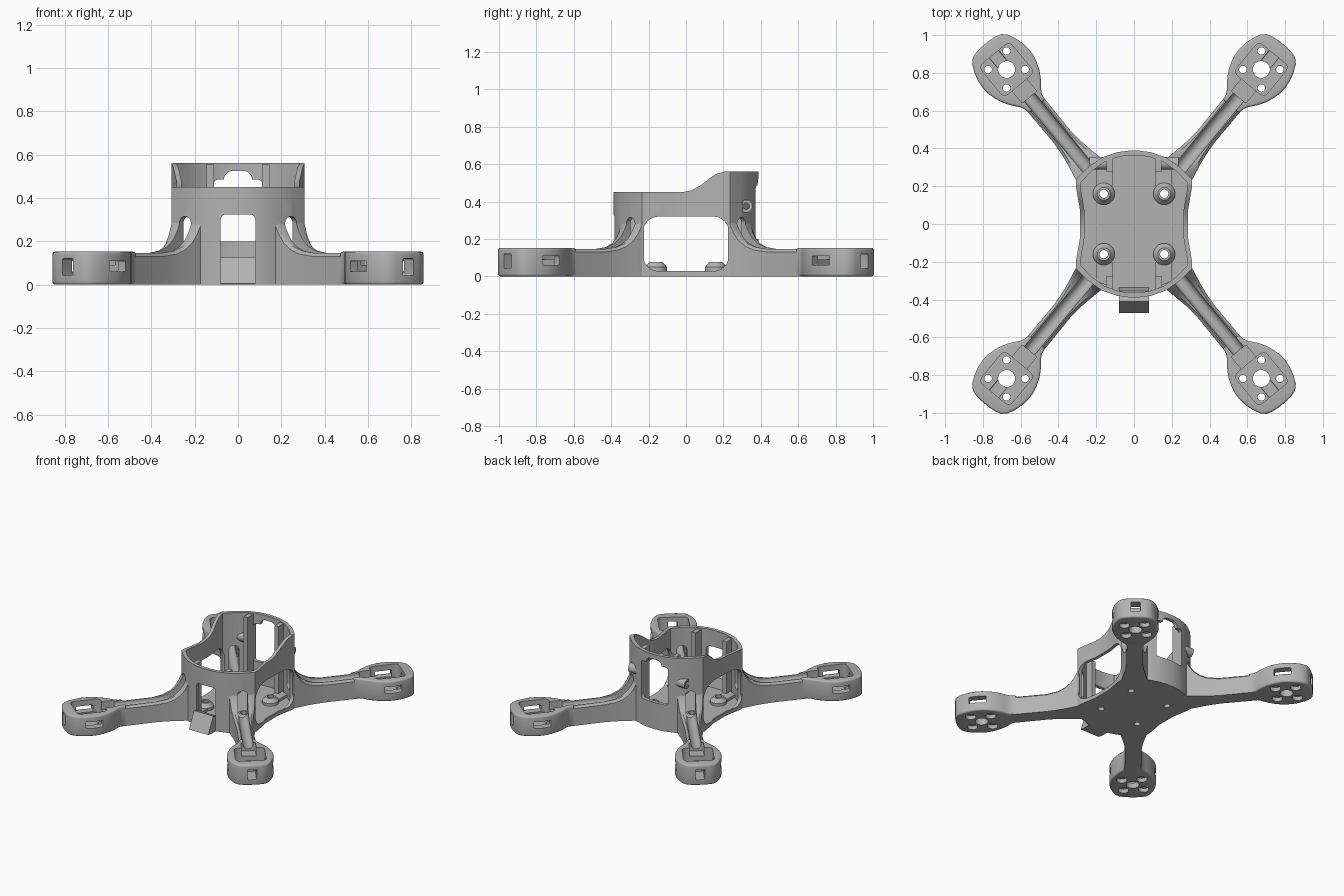
import bpy, bmesh
from math import sin, cos, pi, radians
from mathutils import Matrix, Vector

if "Cube" in bpy.data.objects:
    bpy.data.objects.remove(bpy.data.objects["Cube"])

grey = bpy.data.materials.new("plain_grey")
grey.use_nodes = True
grey.diffuse_color = (0.45, 0.45, 0.45, 1)
grey.node_tree.nodes["Principled BSDF"].inputs["Base Color"].default_value = grey.diffuse_color

ARM_ANGLE = radians(50.5)
ARM_TURN = Matrix.Rotation(ARM_ANGLE, 4, 'Z')
MOTOR = 1.06


# ---------- helpers ----------
def loft(name, rings, turn=None):
    bm = bmesh.new()
    loops = [[bm.verts.new(p) for p in ring] for ring in rings]
    n = len(loops[0])
    for a, b in zip(loops, loops[1:]):
        for i in range(n):
            j = (i + 1) % n
            bm.faces.new((a[i], a[j], b[j], b[i]))
    bm.faces.new(loops[0])
    bm.faces.new(loops[-1])
    if turn:
        bmesh.ops.transform(bm, matrix=turn, verts=bm.verts)
    bmesh.ops.recalc_face_normals(bm, faces=bm.faces)
    mesh = bpy.data.meshes.new(name)
    bm.to_mesh(mesh)
    bm.free()
    obj = bpy.data.objects.new(name, mesh)
    bpy.context.collection.objects.link(obj)
    return obj


def prism(name, pts, lo, hi, plane="xy", turn=None):
    place = {"xy": lambda a, b, h: (a, b, h),
             "xz": lambda a, b, h: (a, h, b),
             "yz": lambda a, b, h: (h, a, b)}[plane]
    return loft(name, [[place(a, b, h) for a, b in pts] for h in (lo, hi)], turn)


def circle(x, y, r, n=24):
    return [(x + r * cos(2 * pi * i / n), y + r * sin(2 * pi * i / n)) for i in range(n)]


def round_rect(x0, x1, y0, y1, r, n=6):
    pts = []
    corners = ((x1 - r, y1 - r), (x0 + r, y1 - r), (x0 + r, y0 + r), (x1 - r, y0 + r))
    for k, (cx, cy) in enumerate(corners):
        for i in range(n + 1):
            t = pi / 2 * (k + i / n)
            pts.append((cx + r * cos(t), cy + r * sin(t)))
    return pts


def soften(pts):
    out = []
    for p, q in zip(pts, pts[1:] + pts[:1]):
        p, q = Vector(p), Vector(q)
        out += [tuple(p.lerp(q, 0.25)), tuple(p.lerp(q, 0.75))]
    return out


def bake(obj):
    obj_eval = obj.evaluated_get(bpy.context.evaluated_depsgraph_get())
    mesh = bpy.data.meshes.new_from_object(obj_eval)
    obj.modifiers.clear()
    obj.data = mesh


def cut(obj, *cutters):
    for c in cutters:
        mod = obj.modifiers.new("cut", 'BOOLEAN')
        mod.operation = 'DIFFERENCE'
        mod.solver = 'EXACT'
        mod.object = c
        bake(obj)
        bpy.data.objects.remove(c)


def finish(obj, mirror=False):
    obj.data.materials.clear()
    obj.data.materials.append(grey)
    bpy.ops.object.select_all(action='DESELECT')
    obj.select_set(True)
    bpy.context.view_layer.objects.active = obj
    bpy.ops.object.shade_smooth_by_angle(angle=radians(32))
    if mirror:
        mod = obj.modifiers.new("four_corners", 'MIRROR')
        mod.use_axis = (True, True, False)
        mod.use_mirror_merge = False


def wire_channel(sx=1, sy=1):
    turn = Matrix.Diagonal((sx, sy, 1, 1)) @ ARM_TURN
    return prism("channel", round_rect(-0.035, 0.035, 0.105, 0.315, 0.034), 0.3, 0.99, "yz", turn)


# ---------- body shell ----------
quarter = [(0.285, 0.07), (0.308, 0.2), (0.308, 0.235), (0.25, 0.295),
           (0.17, 0.352), (0.09, 0.38), (0.03, 0.388)]
half = quarter + [(-x, y) for x, y in reversed(quarter)]
outline = half + [(-x, -y) for x, y in half]
shell = prism("body_shell", outline, 0, 0.562)
cut(shell,
    prism("hollow", [(x * 0.915, y * 0.935) for x, y in outline], -0.1, 0.7),
    # swept top edge, low at the front and high at the back
    prism("top_sweep", [(-0.6, 0.45), (-0.02, 0.45), (0.03, 0.46), (0.08, 0.488), (0.12, 0.52),
                        (0.16, 0.547), (0.21, 0.561), (0.23, 0.7), (-0.6, 0.7)], -0.5, 0.5, "yz"),
    prism("side_opening", round_rect(-0.23, 0.23, 0.028, 0.32, 0.085), -0.5, 0.5, "yz"),
    prism("front_opening", round_rect(-0.08, 0.08, 0.01, 0.325, 0.025), -0.5, -0.2, "xz"),
    prism("back_window", round_rect(-0.112, 0.112, 0.2, 0.485, 0.02), 0.2, 0.5, "xz"),
    prism("back_arch", round_rect(-0.065, 0.065, 0.4, 0.525, 0.04), 0.2, 0.5, "xz"))
for sx in (1, -1):
    for sy in (1, -1):
        cut(shell, wire_channel(sx, sy))
finish(shell)

# ---------- floor with screw holes ----------
floor = prism("floor_plate", [(x * 0.985, y * 0.985) for x, y in outline], 0, 0.03)
for sx in (1, -1):
    for sy in (1, -1):
        cut(floor, prism("screw_hole", circle(sx * 0.16, sy * 0.16, 0.022), -0.1, 0.2))
finish(floor)

# ---------- screw bosses ----------
boss = loft("screw_boss", [[(x, y, z) for x, y in circle(0.16, 0.16, r)]
                           for z, r in ((0.01, 0.058), (0.05, 0.058), (0.078, 0.034))])
cut(boss, prism("screw_hole", circle(0.16, 0.16, 0.022), -0.1, 0.2))
finish(boss, True)
finish(prism("boss_web", [(0.115, 0.2), (0.2, 0.2), (0.2, 0.3), (0.115, 0.34)], 0.01, 0.05), True)

# ---------- inner pillars ----------
for name, side, top in (("front_pillar", -1, 0.44), ("back_pillar", 1, 0.555)):
    for sx in (1, -1):
        pts = [(0.112, 0.275), (0.145, 0.275), (0.145, 0.35), (0.112, 0.36)]
        finish(prism(name, [(sx * x, side * y) for x, y in pts], 0.02, top))

# ---------- side screw sleeves at the back ----------
for sx in (1, -1):
    sleeve = prism("screw_sleeve", circle(0.322, 0.375, 0.034), sx * 0.12, sx * 0.235, "yz")
    cut(sleeve, prism("bore", circle(0.322, 0.375, 0.017), sx * 0.1, sx * 0.3, "yz"))
    finish(sleeve)

# ---------- front wedge ----------
finish(prism("front_wedge", [(-0.47, 0.005), (-0.41, 0.125), (-0.355, 0.105), (-0.33, 0.0), (-0.44, 0.0)],
             -0.08, 0.08, "yz"))

# ---------- arms, flaring up into the shell ----------
sections = [(0.365, 0.09, 0.33), (0.38, 0.088, 0.285), (0.4, 0.084, 0.245), (0.43, 0.078, 0.205),
            (0.47, 0.07, 0.175), (0.52, 0.062, 0.156), (0.6, 0.055, 0.146), (0.86, 0.057, 0.145)]
arm = loft("arm", [[(u, -w, 0), (u, w, 0), (u, w, h - 0.015), (u, w - 0.015, h),
                    (u, 0.015 - w, h), (u, -w, h - 0.015)] for u, w, h in sections], ARM_TURN)
cut(arm, wire_channel())
finish(arm, True)

# ---------- motor pads ----------
edge = [(0.8, 0.055), (0.85, 0.062), (0.9, 0.105), (0.965, 0.142), (1.05, 0.163),
        (1.14, 0.15), (1.218, 0.113), (1.237, 0.05)]
pad = prism("motor_pad", soften(edge + [(u, -v) for u, v in reversed(edge)]), 0, 0.152, "xy", ARM_TURN)
bevel = pad.modifiers.new("soft_rim", 'BEVEL')
bevel.width = 0.012
bevel.segments = 3
bevel.limit_method = 'ANGLE'
bevel.angle_limit = radians(60)
bake(pad)
cut(pad,
    prism("pocket", round_rect(MOTOR - 0.105, MOTOR + 0.105, -0.105, 0.105, 0.03),
          0.055, 0.3, "xy", ARM_TURN),
    prism("notch", round_rect(0.87, 0.97, -0.05, 0.05, 0.01), 0.09, 0.3, "xy", ARM_TURN),
    wire_channel(),
    prism("side_slots", round_rect(1.0, 1.12, 0.06, 0.11, 0.006), -0.3, 0.3, "xz", ARM_TURN),
    prism("end_slot", round_rect(-0.032, 0.032, 0.042, 0.12, 0.006), 1.1, 1.4, "yz", ARM_TURN),
    prism("shaft_hole", circle(MOTOR, 0, 0.045), -0.1, 0.3, "xy", ARM_TURN))
for k in range(4):
    t = k * pi / 2 - ARM_ANGLE
    cx, cy = MOTOR + 0.098 * cos(t), 0.098 * sin(t)
    cut(pad,
        prism("bolt_hole", circle(cx, cy, 0.02, 16), -0.1, 0.3, "xy", ARM_TURN),
        prism("bolt_recess", circle(cx, cy, 0.036), -0.1, 0.03, "xy", ARM_TURN))
finish(pad, True)
